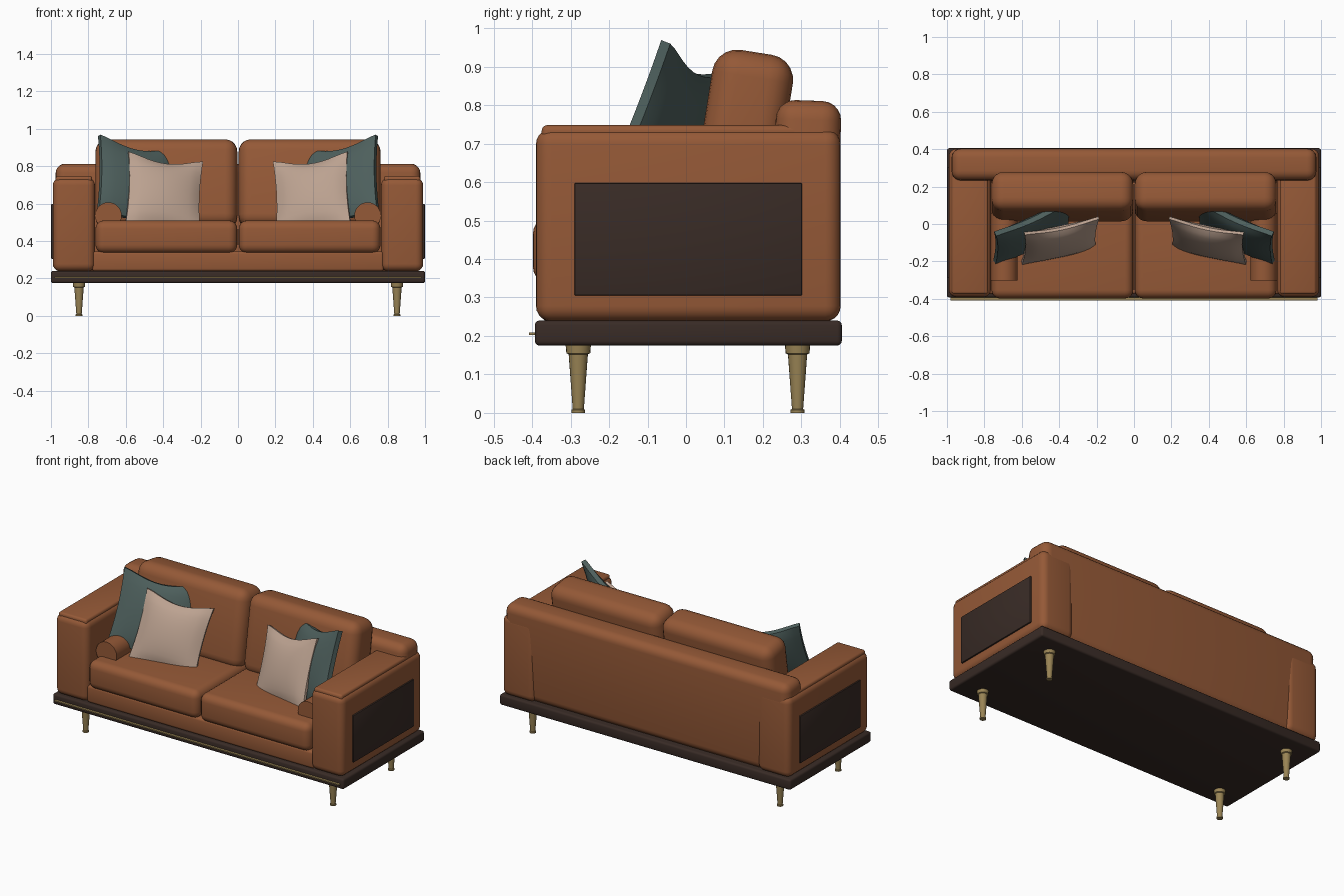
import bpy, bmesh
from math import radians, cos, sin, pi
from mathutils import Matrix, Vector

if "Cube" in bpy.data.objects:
    bpy.data.objects.remove(bpy.data.objects["Cube"])


def mat(name, col):
    m = bpy.data.materials.new(name)
    m.diffuse_color = (*col, 1)
    m.use_nodes = True
    m.node_tree.nodes["Principled BSDF"].inputs["Base Color"].default_value = m.diffuse_color
    return m


LEATHER = mat("leather", (0.30, 0.10, 0.038))
WOOD = mat("dark_wood", (0.04, 0.024, 0.019))
BRASS = mat("brass", (0.32, 0.23, 0.09))
TEAL = mat("teal_fabric", (0.075, 0.115, 0.108))
BEIGE = mat("beige_fabric", (0.50, 0.36, 0.28))


def finish(name, bm, material, angle=40):
    bmesh.ops.recalc_face_normals(bm, faces=bm.faces)
    me = bpy.data.meshes.new(name)
    bm.to_mesh(me)
    bm.free()
    ob = bpy.data.objects.new(name, me)
    bpy.context.collection.objects.link(ob)
    me.materials.append(material)
    bpy.context.view_layer.objects.active = ob
    bpy.ops.object.select_all(action='DESELECT')
    ob.select_set(True)
    bpy.ops.object.shade_smooth_by_angle(angle=radians(angle))
    return ob


def box(name, x, y, z, r, material, tilt=0, seg=5):
    """Rounded box from x, y, z ranges, optionally leaned back about its centre."""
    bm = bmesh.new()
    bmesh.ops.create_cube(bm, size=1)
    size = Vector((x[1] - x[0], y[1] - y[0], z[1] - z[0]))
    bmesh.ops.scale(bm, vec=size, verts=bm.verts)
    if r:
        bmesh.ops.bevel(bm, geom=bm.edges[:], offset=r, segments=seg,
                        profile=0.5, affect='EDGES')
    centre = Vector((sum(x) / 2, sum(y) / 2, sum(z) / 2))
    bm.transform(Matrix.Translation(centre) @ Matrix.Rotation(radians(-tilt), 4, 'X'))
    return finish(name, bm, material)


def span(side, a, b):
    return (a, b) if side > 0 else (-b, -a)


def lathe(name, profile, x, y, material, n=20):
    bm = bmesh.new()
    vs = [bm.verts.new((r, 0, z)) for r, z in profile]
    es = [bm.edges.new(p) for p in zip(vs, vs[1:])]
    bmesh.ops.spin(bm, geom=vs + es, cent=(0, 0, 0), axis=(0, 0, 1),
                   angle=2 * pi, steps=n)
    bmesh.ops.remove_doubles(bm, verts=bm.verts, dist=1e-5)
    bm.transform(Matrix.Translation((x, y, 0)))
    return finish(name, bm, material, 30)


def pillow(name, side, centre, yaw, lean, roll, s, edge, bulge, material, n=12):
    """Square throw pillow with pinched edges and a welted rim; side +1 mirrors it."""
    bm = bmesh.new()
    sheets = []
    for f in (-1, 1):
        rows = []
        for j in range(n + 1):
            v = 2 * j / n - 1
            row = []
            for i in range(n + 1):
                u = 2 * i / n - 1
                px = s * u * (1 - 0.06 * (1 - v * v))
                pinch = 0.20 if v > 0 else 0.06
                pz = s * v * (1 - pinch * abs(v) * (1 - u * u) ** 1.5)
                t = edge + bulge * ((1 - u * u) * (1 - v * v)) ** 0.7
                row.append(bm.verts.new((px, f * t, pz)))
            rows.append(row)
        for j in range(n):
            for i in range(n):
                bm.faces.new((rows[j][i], rows[j][i + 1], rows[j + 1][i + 1], rows[j + 1][i]))
        sheets.append([rows[0][i] for i in range(n)] + [rows[j][n] for j in range(n)]
                      + [rows[n][n - i] for i in range(n)] + [rows[n - j][0] for j in range(n)])
    a, b = sheets
    for k in range(len(a)):
        m = (k + 1) % len(a)
        bm.faces.new((a[k], a[m], b[m], b[k]))
    bm.transform(Matrix.Diagonal((-side, 1, 1, 1)) @ Matrix.Translation(centre)
                 @ Matrix.Rotation(radians(yaw), 4, 'Z')
                 @ Matrix.Rotation(radians(-lean), 4, 'X')
                 @ Matrix.Rotation(radians(roll), 4, 'Y'))
    return finish(name, bm, material)


# Plinth and brass front inlay
box("plinth", (-1, 1), (-0.393, 0.405), (0.175, 0.24), 0.012, WOOD, seg=3)
box("front_trim", (-0.98, 0.98), (-0.408, -0.39), (0.202, 0.209), 0, BRASS)

# Seat base and leaning back
box("seat_base", (-0.78, 0.78), (-0.375, 0.36), (0.238, 0.345), 0.015, LEATHER, seg=3)
box("back_frame", (-0.975, 0.975), (0.225, 0.395), (0.235, 0.812), 0.05, LEATHER, tilt=2)

LEG = [(0, 0), (0.018, 0), (0.018, 0.008), (0.0145, 0.01), (0.025, 0.152),
       (0.031, 0.155), (0.033, 0.178), (0, 0.178)]

for side, tag in ((-1, "left"), (1, "right")):
    # Arm with top pad and dark outer panel
    box(f"{tag}_arm", span(side, 0.765, 0.99), (-0.39, 0.402), (0.238, 0.738), 0.04, LEATHER)
    box(f"{tag}_arm_pad", span(side, 0.78, 0.975), (-0.375, 0.36), (0.70, 0.748), 0.014, LEATHER, seg=3)
    box(f"{tag}_arm_panel", span(side, 0.97, 0.999), (-0.29, 0.302), (0.305, 0.598), 0.004, WOOD, seg=2)
    # Seat and back cushions
    box(f"{tag}_seat_cushion", span(side, 0.004, 0.762), (-0.398, 0.22), (0.335, 0.51), 0.045, LEATHER)
    box(f"{tag}_back_cushion", span(side, 0.004, 0.762), (0.04, 0.252), (0.465, 0.94), 0.065, LEATHER, tilt=9)
    # Bolster against the arm
    bm = bmesh.new()
    bmesh.ops.create_cone(bm, cap_ends=True, segments=28, radius1=0.071, radius2=0.071, depth=0.36)
    bm.transform(Matrix.Translation((side * 0.693, -0.122, 0.536)) @ Matrix.Rotation(pi / 2, 4, 'X'))
    finish(f"{tag}_bolster", bm, LEATHER)
    # Throw pillows
    pillow(f"{tag}_teal_pillow", side, (-0.545, -0.045, 0.715), 28, 19, 11, 0.225, 0.014, 0.035, TEAL)
    pillow(f"{tag}_beige_pillow", side, (-0.395, -0.09, 0.66), 15, 22, 8, 0.205, 0.008, 0.045, BEIGE)
    # Legs
    for y, end in ((-0.28, "front"), (0.29, "back")):
        lathe(f"{tag}_{end}_leg", LEG, side * 0.85, y, BRASS)
